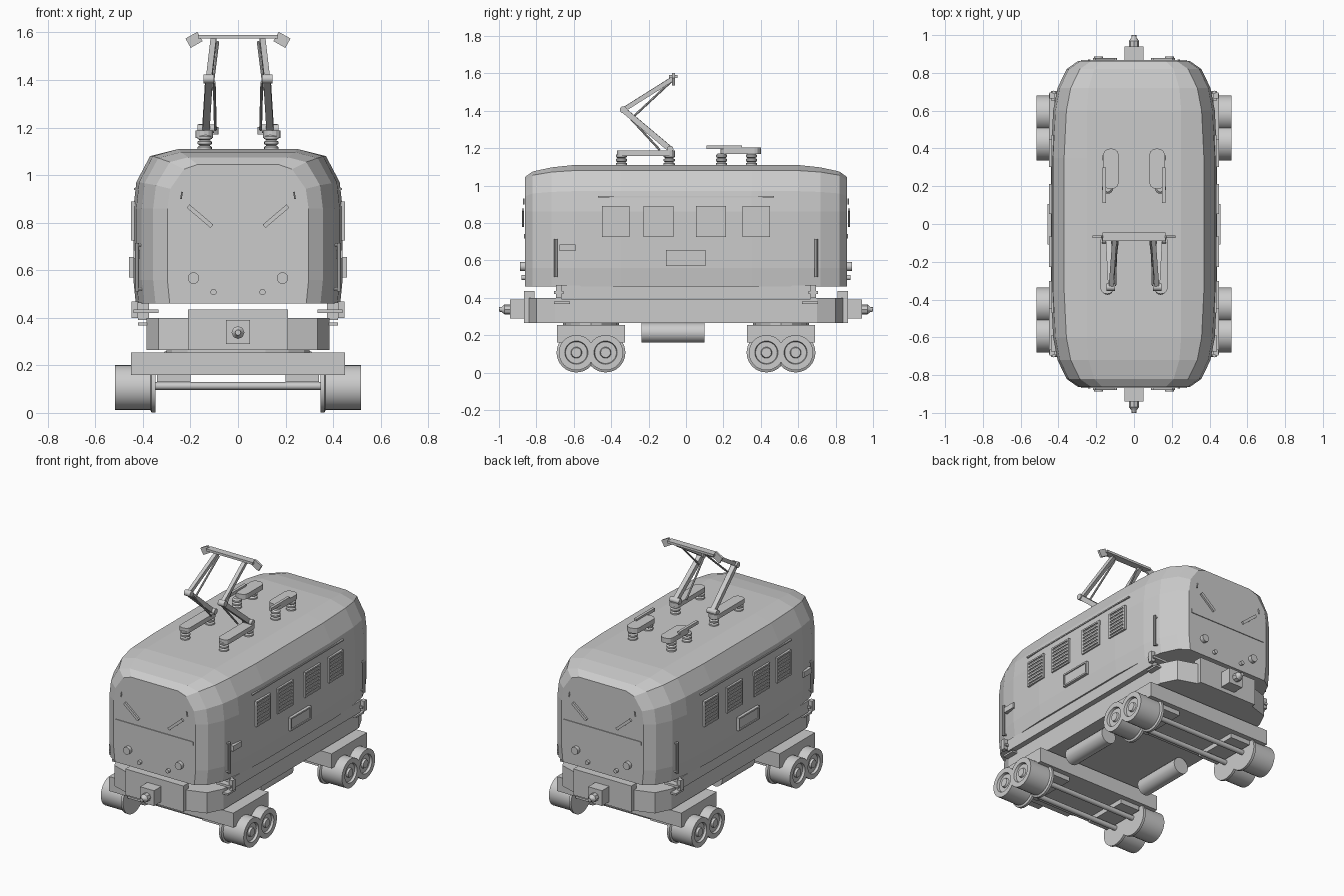
import bpy, bmesh, math
from mathutils import Vector

if "Cube" in bpy.data.objects:
    bpy.data.objects.remove(bpy.data.objects["Cube"], do_unlink=True)

grey = bpy.data.materials.new("plain_grey")
grey.use_nodes = True
COLOUR = (0.6, 0.6, 0.6, 1)
grey.diffuse_color = COLOUR
grey.node_tree.nodes["Principled BSDF"].inputs["Base Color"].default_value = COLOUR
SIDES = (-1, 1)


def finish(name, bm, smooth=False):
    bmesh.ops.recalc_face_normals(bm, faces=bm.faces[:])
    mesh = bpy.data.meshes.new(name)
    bm.to_mesh(mesh)
    bm.free()
    mesh.materials.append(grey)
    ob = bpy.data.objects.new(name, mesh)
    bpy.context.collection.objects.link(ob)
    if smooth:
        bpy.ops.object.select_all(action='DESELECT')
        ob.select_set(True)
        bpy.context.view_layer.objects.active = ob
        bpy.ops.object.shade_smooth_by_angle(angle=math.radians(35))
    return ob


def box(name, x, y, z):
    """Box from (min, max) pairs."""
    bm = bmesh.new()
    bmesh.ops.create_cube(bm, size=1)
    for v in bm.verts:
        v.co = [r[0] + (c + 0.5) * (r[1] - r[0]) for c, r in zip(v.co, (x, y, z))]
    return finish(name, bm)


def side_box(name, s, x, y, z):
    return box(name, sorted((s * x[0], s * x[1])), sorted(y), z)


def prism(name, outline, z):
    """Extrude a plan outline between two heights."""
    bm = bmesh.new()
    face = bm.faces.new([bm.verts.new((x, y, z[0])) for x, y in outline])
    top = bmesh.ops.extrude_face_region(bm, geom=[face])["geom"]
    for v in top:
        if isinstance(v, bmesh.types.BMVert):
            v.co.z = z[1]
    return finish(name, bm)


def lathe(name, base, axis, profile, n=24):
    """Revolve (radius, distance) points around an axis."""
    bm = bmesh.new()
    turn = Vector(axis).to_track_quat('Z', 'Y')
    rings = [[bm.verts.new(Vector(base) + turn @ Vector(
        (r * math.cos(math.tau * i / n), r * math.sin(math.tau * i / n), d)))
        for i in range(n)] for r, d in profile]
    for a, b in zip(rings, rings[1:]):
        for i in range(n):
            bm.faces.new((a[i], a[(i + 1) % n], b[(i + 1) % n], b[i]))
    bm.faces.new(rings[0])
    bm.faces.new(rings[-1])
    return finish(name, bm, True)


def rod(name, a, b, r, n=12):
    a, b = Vector(a), Vector(b)
    return lathe(name, a, b - a, [(r, 0), (r, (b - a).length)], n)


def beam(name, a, b, width, depth):
    """Rectangular bar between two points."""
    a, b = Vector(a), Vector(b)
    bm = bmesh.new()
    bmesh.ops.create_cube(bm, size=1)
    turn = (b - a).to_track_quat('Z', 'X')
    for v in bm.verts:
        v.co = (a + b) / 2 + turn @ Vector(
            (v.co.x * width, v.co.y * depth, v.co.z * (b - a).length))
    return finish(name, bm)


# Body shell: cross sections lofted from end to end
def section(hw, top, flat, drop):
    half = [(hw - 0.01, 0.46), (hw, 0.56), (hw, 0.86), (hw - 0.012, 0.97 - drop / 2),
            (hw - 0.07, 1.08 - drop), (flat, top)]
    return half + [(-x, z) for x, z in reversed(half)]


stations = [(0.35, 0.44, 1.11, 0.25, 0), (0.6, 0.428, 1.11, 0.25, 0),
            (0.72, 0.405, 1.097, 0.24, 0.008), (0.82, 0.357, 1.075, 0.21, 0.025),
            (0.862, 0.297, 1.045, 0.17, 0.055)]
stations = [(-s[0], *s[1:]) for s in reversed(stations)] + stations
bm = bmesh.new()
rings = [[bm.verts.new((x, s[0], z)) for x, z in section(*s[1:])] for s in stations]
for a, b in zip(rings, rings[1:]):
    for i in range(len(a)):
        j = (i + 1) % len(a)
        bm.faces.new((a[i], a[j], b[j], b[i]))
bm.faces.new(rings[0])
bm.faces.new(rings[-1])
finish("body_shell", bm)

# Chassis: main frame, side sills and underslung tanks
plan = [(0.21, -0.84), (0.335, -0.80), (0.385, -0.70)]
plan += [(x, -y) for x, y in reversed(plan)]
plan += [(-x, -y) for x, y in plan]
prism("main_frame", plan, (0.265, 0.40))
for s in SIDES:
    side_box("side_sill", s, (0.375, 0.42), (-0.665, 0.665), (0.39, 0.465))
    rod("tank", (s * 0.28, -0.237, 0.213), (s * 0.28, 0.1, 0.213), 0.053, 24)

# End fittings, the same at both ends
for e in SIDES:
    box("buffer_beam", (-0.21, 0.21), sorted((e * 0.81, e * 0.865)), (0.265, 0.435))
    box("coupler_block", (-0.05, 0.05), sorted((e * 0.865, e * 0.94)), (0.29, 0.39))
    lathe("coupler_tip", (0, e * 0.935, 0.338), (0, e, 0),
          [(0.027, 0), (0.027, 0.035), (0.014, 0.05), (0.012, 0.065)], 8)
    box("stripe", (-0.28, 0.28), sorted((e * 0.861, e * 0.867)), (0.717, 0.742))
    for s in SIDES:
        beam("wiper", (s * 0.21, e * 0.872, 0.87), (s * 0.11, e * 0.872, 0.785), 0.018, 0.012)
        rod("wiper_hook", (s * 0.24, e * 0.868, 0.9), (s * 0.235, e * 0.868, 0.93), 0.004, 6)
        rod("headlight", (s * 0.187, e * 0.85, 0.567), (s * 0.187, e * 0.887, 0.567), 0.024, 16)
        rod("marker_light", (s * 0.103, e * 0.85, 0.508), (s * 0.103, e * 0.88, 0.508), 0.013, 12)
        # Corner steps and handrails
        side_box("step_post", s, (0.42, 0.447), (e * 0.665, e * 0.695), (0.40, 0.468))
        side_box("upper_step", s, (0.335, 0.44), (e * 0.655, e * 0.705), (0.42, 0.435))
        side_box("lower_step", s, (0.345, 0.42), (e * 0.62, e * 0.705), (0.368, 0.38))
        rod("handrail", (s * 0.425, e * 0.697, 0.51), (s * 0.425, e * 0.697, 0.715), 0.009, 8)
        for z in (0.52, 0.705):
            rod("handrail_mount", (s * 0.40, e * 0.697, z), (s * 0.428, e * 0.697, z), 0.006, 6)

# Side grilles, plates and gutters
for s in SIDES:
    for y in (-0.375, -0.147, 0.133, 0.375):
        w, low, high = 0.08 if abs(y) < 0.2 else 0.073, 0.725, 0.89
        side_box("grille_back", s, (0.43, 0.443), (y - w, y + w), (low, high))
        for d in (-w, w - 0.012):
            side_box("grille_post", s, (0.435, 0.45), (y + d, y + d + 0.012), (low, high))
        for z in (low, high - 0.01):
            side_box("grille_rail", s, (0.435, 0.45), (y - w, y + w), (z, z + 0.01))
        for i in range(6):
            z = low + 0.026 + i * 0.0225
            beam("grille_slat", (s * 0.445, y - w + 0.01, z), (s * 0.445, y + w - 0.01, z), 0.012, 0.008)
    side_box("side_plate", s, (0.43, 0.452), (-0.108, 0.105), (0.57, 0.655))
    for z in (0.57, 0.645):
        side_box("plate_rim", s, (0.435, 0.459), (-0.108, 0.105), (z, z + 0.01))
    for y in (-0.108, 0.095):
        side_box("plate_rim", s, (0.435, 0.459), (y, y + 0.01), (0.57, 0.655))
    side_box("side_lamp", s, (0.405, 0.44), (-0.675, -0.59), (0.65, 0.685))
    side_box("gutter", s, (0.42, 0.437), (-0.47, 0.47), (0.937, 0.945))

# Bogies with two wheel pairs each
wheel = [(0.106, 0), (0.106, 0.016), (0.094, 0.022), (0.094, 0.17), (0.062, 0.17),
         (0.058, 0.155), (0.03, 0.155), (0.026, 0.168)]
for e in SIDES:
    c = e * 0.508
    box("bogie_frame", (-0.45, 0.45), (c - 0.183, c + 0.183), (0.16, 0.255))
    prism("bogie_pivot", [(0.3 * math.cos(a * math.tau / 16), c + 0.15 * math.sin(a * math.tau / 16))
                          for a in range(16)], (0.25, 0.27))
    for s in SIDES:
        side_box("axle_bracket", s, (0.2, 0.34), (c - 0.15, c + 0.15), (0.13, 0.165))
    for y in (c - 0.078, c + 0.078):
        rod("axle", (-0.36, y, 0.113), (0.36, y, 0.113), 0.016)
        for s in SIDES:
            lathe("wheel", (s * 0.347, y, 0.107), (s, 0, 0), wheel, 32)

# Roof gear: insulators, pantograph and switch boxes
disc = [(0.03, 0), (0.03, 0.012), (0.02, 0.018), (0.03, 0.024), (0.03, 0.034),
        (0.02, 0.04), (0.03, 0.046), (0.03, 0.056), (0.02, 0.065)]


def slab(name, x, w, y0, y1, z):
    """Bar with rounded ends."""
    half = [(w * math.cos(a * math.pi / 6), w * math.sin(a * math.pi / 6) * 0.8) for a in range(7)]
    return prism(name, [(x + p, y1 - 0.8 * w + q) for p, q in half]
                 + [(x - p, y0 + 0.8 * w - q) for p, q in half], z)


for s in SIDES:
    for y in (-0.345, -0.09, 0.19, 0.35):
        lathe("insulator", (s * 0.14, y, 1.107), (0, 0, 1), disc, 16)
    slab("pantograph_base", s * 0.142, 0.036, -0.37, -0.06, (1.157, 1.187))
    slab("switch_box", s * 0.122, 0.041, 0.185, 0.4, (1.17, 1.203))
    side_box("switch_blade", s, (0.148, 0.166), (0.11, 0.3), (1.195, 1.215))
    hip, knee = (s * 0.135, -0.085, 1.195), (s * 0.122, -0.335, 1.405)
    beam("lower_arm", hip, knee, 0.03, 0.03)
    beam("upper_arm", knee, (s * 0.102, -0.065, 1.575), 0.024, 0.024)
    rod("hip_joint", (s * 0.10, -0.085, 1.195), (s * 0.17, -0.085, 1.195), 0.018)
    rod("knee_joint", (s * 0.1, -0.335, 1.405), (s * 0.145, -0.335, 1.405), 0.019)
    rod("lower_link", (s * 0.095, -0.14, 1.19), (s * 0.1, -0.325, 1.39), 0.006, 8)
    rod("upper_link", (s * 0.11, -0.29, 1.36), (s * 0.085, -0.075, 1.56), 0.006, 8)
    beam("contact_horn", (s * 0.16, -0.067, 1.583), (s * 0.21, -0.067, 1.555), 0.045, 0.014)
box("contact_bar", (-0.168, 0.168), (-0.09, -0.045), (1.575, 1.59))
